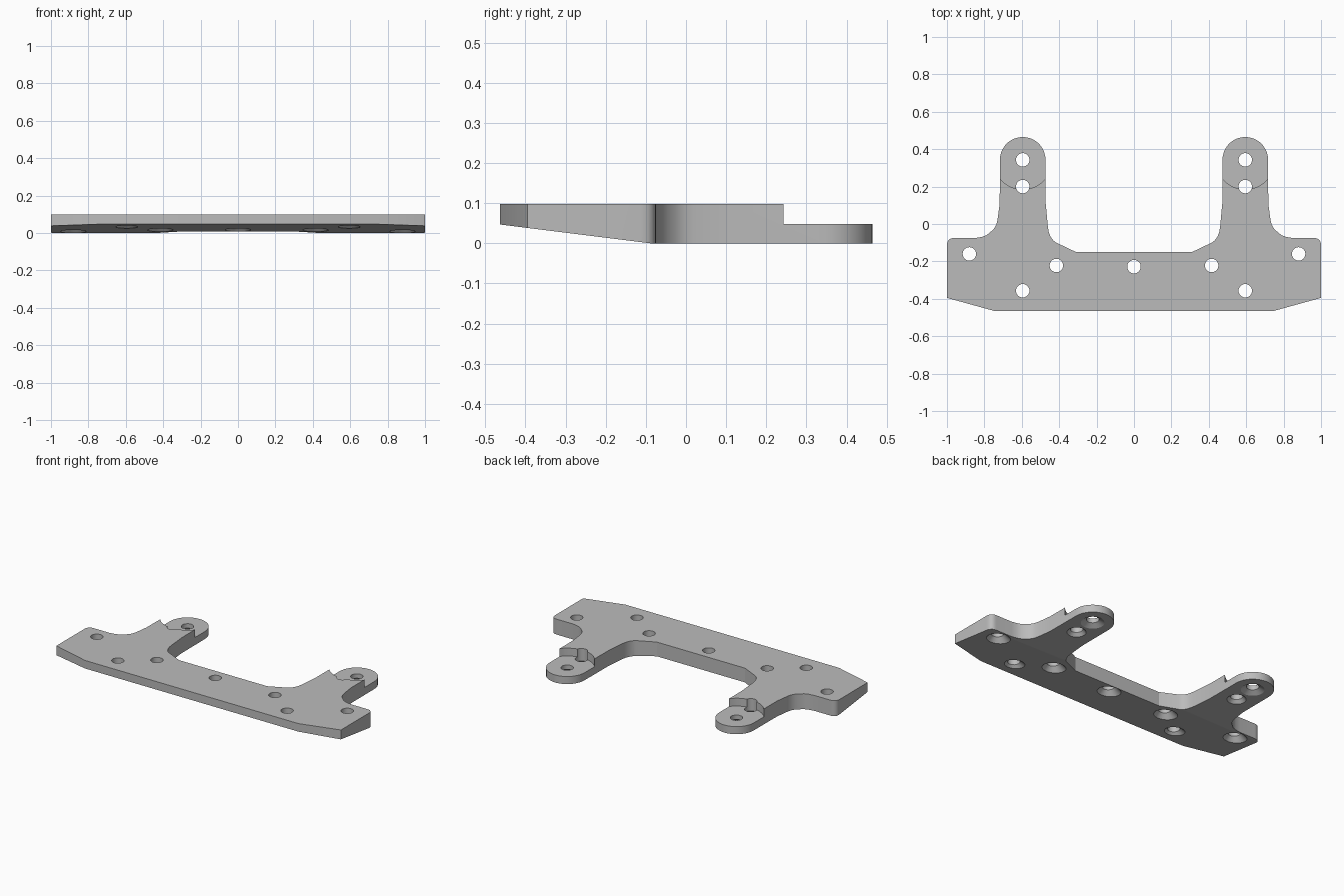
import bpy, bmesh, math
from mathutils import Vector

cube = bpy.data.objects.get("Cube")
if cube:
    bpy.data.objects.remove(cube, do_unlink=True)

TOP, STEP = 0.098, 0.048
ARM_X, TIP_Y, ARM_R = 0.595, 0.343, 0.122

metal = bpy.data.materials.new("grey_metal")
grey = (0.5, 0.5, 0.5, 1)
metal.diffuse_color = grey
metal.use_nodes = True
metal.node_tree.nodes["Principled BSDF"].inputs["Base Color"].default_value = grey


def make_object(name, bm):
    bmesh.ops.recalc_face_normals(bm, faces=bm.faces)
    mesh = bpy.data.meshes.new(name)
    bm.to_mesh(mesh)
    bm.free()
    mesh.materials.append(metal)
    obj = bpy.data.objects.new(name, mesh)
    bpy.context.collection.objects.link(obj)
    return obj


def prism(name, points, direction):
    """Extrude a closed outline along a direction."""
    bm = bmesh.new()
    face = bm.faces.new([bm.verts.new(p) for p in points])
    moved = bmesh.ops.extrude_face_region(bm, geom=[face])["geom"]
    verts = [v for v in moved if isinstance(v, bmesh.types.BMVert)]
    bmesh.ops.translate(bm, verts=verts, vec=direction)
    return make_object(name, bm)


def circle(x, y, z, r, n=32):
    return [(x + r * math.cos(math.tau * i / n), y + r * math.sin(math.tau * i / n), z)
            for i in range(n)]


def bend(a, b, c, n=6):
    """Smooth corner from a to c, pulled toward b."""
    a, b, c = Vector(a), Vector(b), Vector(c)
    return [tuple(a * (1 - t) ** 2 + b * 2 * t * (1 - t) + c * t * t)
            for t in (i / n for i in range(n + 1))]


def drill(x, y, r, rim, depth):
    """Through hole with a countersink opening on the underside."""
    z = max(0, (-0.09 - y) * SLOPE)
    grow = 0.02 * (rim - r) / depth
    levels = [(rim + grow, z - 0.02), (r, z + depth), (r, 0.2)]
    bm = bmesh.new()
    rings = [[bm.verts.new(p) for p in circle(x, y, h, rad)] for rad, h in levels]
    bm.faces.new(rings[0])
    bm.faces.new(rings[-1])
    for low, high in zip(rings, rings[1:]):
        for i in range(len(low)):
            j = (i + 1) % len(low)
            bm.faces.new((low[i], low[j], high[j], high[i]))
    return make_object("hole_cutter", bm)


# Plate outline: one half, then mirrored
half = [(0.75, -0.464), (1.0, -0.395)]
half += bend((1.0, -0.115), (1.0, -0.075), (0.96, -0.075))
half += bend((0.85, -0.075), (0.79, -0.07), (0.77, -0.045), 3)
half += bend((0.77, -0.045), (0.735, -0.02), (0.73, 0.02), 3)[1:]
half += [(0.718, 0.11)]
half += [(ARM_X + ARM_R * math.cos(math.pi * i / 18),
          TIP_Y + ARM_R * math.sin(math.pi * i / 18)) for i in range(19)]
half += [(0.472, 0.11)]
half += bend((0.46, -0.02), (0.452, -0.08), (0.415, -0.1), 5)
half += [(0.31, -0.15)]
outline = half + [(-x, y) for x, y in reversed(half)]
plate = prism("mounting_plate", [(x, y, 0) for x, y in outline], (0, 0, TOP))

# Sloped underside toward the front
SLOPE = 0.047 / 0.375
cutters = [prism("slope_cutter",
                 [(-1.2, -0.09, 0), (-1.2, -0.69, 0.6 * SLOPE),
                  (-1.2, -0.69, -0.2), (-1.2, -0.09, -0.2)], (2.4, 0, 0))]

# Stepped arm tips, and holes on both sides
for side in (-1, 1):
    x = side * ARM_X
    cutters.append(prism("step_cutter", circle(x, TIP_Y, STEP, 0.158, 48), (0, 0, 0.2)))
    cutters.append(drill(x, TIP_Y, 0.036, 0.068, 0.02))
    cutters.append(drill(x, 0.2, 0.036, 0.055, 0.02))
    cutters.append(drill(x, -0.357, 0.036, 0.058, 0.02))
    cutters.append(drill(side * 0.88, -0.16, 0.036, 0.068, 0.035))
    cutters.append(drill(side * 0.415, -0.222, 0.036, 0.068, 0.035))
cutters.append(drill(0, -0.228, 0.036, 0.068, 0.035))

# Apply the cuts
bpy.ops.object.select_all(action="DESELECT")
bpy.context.view_layer.objects.active = plate
plate.select_set(True)
for cutter in cutters:
    cut = plate.modifiers.new("cut", "BOOLEAN")
    cut.operation = "DIFFERENCE"
    cut.solver = "EXACT"
    cut.object = cutter
    bpy.ops.object.modifier_apply(modifier=cut.name)
    bpy.data.objects.remove(cutter, do_unlink=True)

bpy.ops.object.shade_smooth_by_angle(angle=math.radians(25))
